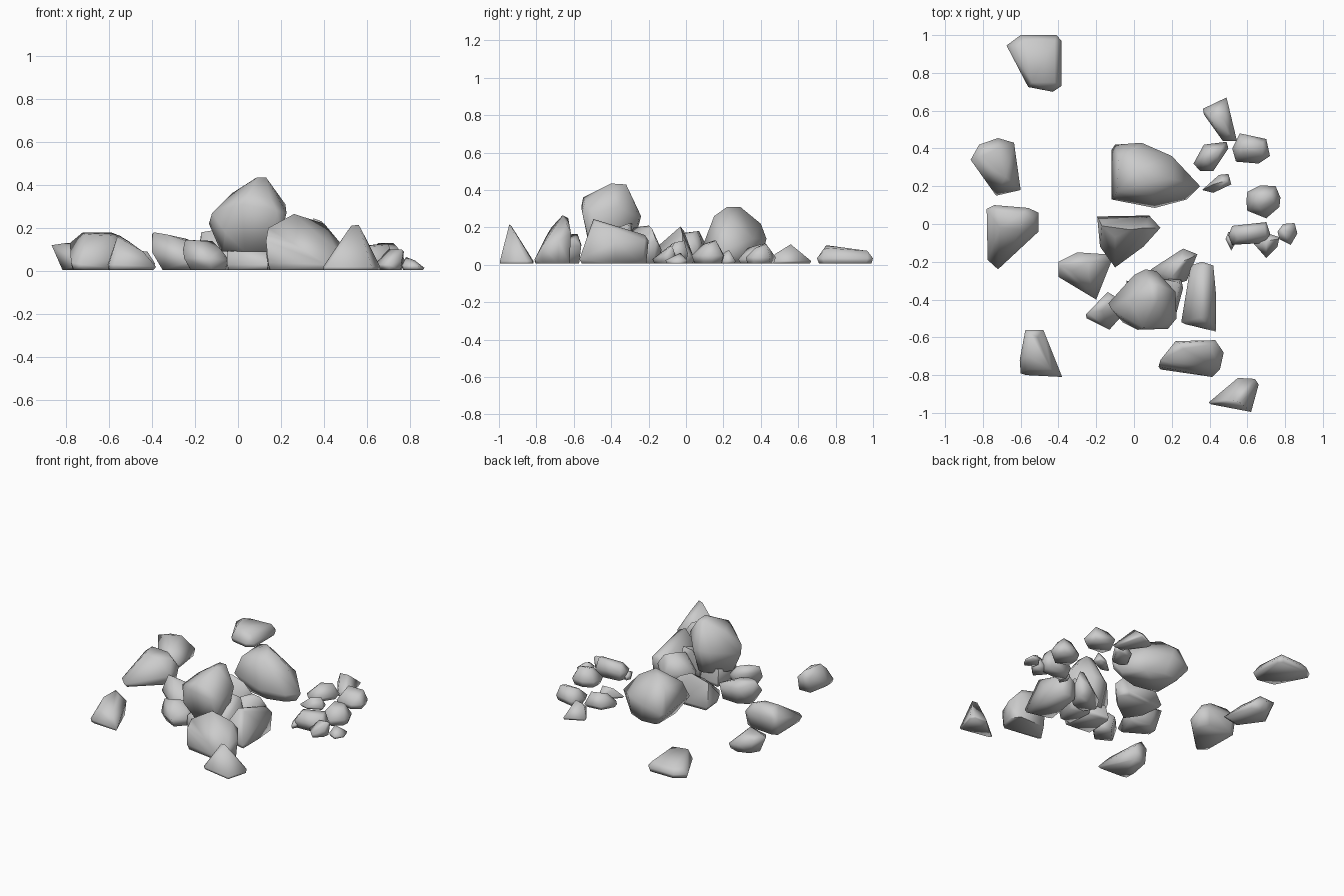
import bpy, bmesh, math
from mathutils import Vector


def rock(name, outline, top, mid=0.05, base=0.83, floor=0.006, shift=(0, 0)):
    """Faceted stone: shrunken foot, widest outline (own z optional), top points."""
    cx = sum(p[0] for p in outline) / len(outline)
    cy = sum(p[1] for p in outline) / len(outline)
    pts = []
    for p in outline:
        pts.append((p[0], p[1], p[2] if len(p) > 2 else mid))
        pts.append((cx + (p[0] - cx) * base + shift[0],
                    cy + (p[1] - cy) * base + shift[1], floor))
    bm = bmesh.new()
    for p in pts + list(top):
        bm.verts.new(Vector(p))
    res = bmesh.ops.convex_hull(bm, input=bm.verts)
    loose = {v for v in res["geom_interior"] + res["geom_unused"]
             if isinstance(v, bmesh.types.BMVert) and v.is_valid}
    bmesh.ops.delete(bm, geom=list(loose), context='VERTS')
    bmesh.ops.dissolve_limit(bm, angle_limit=math.radians(4), verts=bm.verts, edges=bm.edges)
    bmesh.ops.recalc_face_normals(bm, faces=bm.faces)
    me = bpy.data.meshes.new(name)
    bm.to_mesh(me)
    bm.free()
    ob = bpy.data.objects.new(name, me)
    bpy.context.collection.objects.link(ob)
    return ob


# Outlying stones on the left
rock("back_left_stone",
     [(-.675, .945), (-.60, 1.0), (-.41, 1.0), (-.385, .97), (-.385, .73), (-.43, .70), (-.56, .725)],
     [(-.62, .94, .075), (-.58, .97, .07), (-.42, .97, .075), (-.42, .75, .09), (-.54, .75, .105)],
     mid=.035, base=.93)
rock("left_upper_stone",
     [(-.865, .34, .12), (-.82, .42, .11), (-.72, .455, .07), (-.635, .43), (-.60, .18, .03), (-.73, .15, .03)],
     [(-.80, .36, .13), (-.72, .40, .13), (-.68, .25, .11)], base=.78, shift=(.02, 0))
rock("left_stone",
     [(-.78, .08, .13), (-.74, .10), (-.56, .085), (-.505, .06, .10), (-.505, -.04, .07), (-.72, -.24, .03), (-.775, -.19, .04)],
     [(-.72, .07, .18), (-.59, .06, .18), (-.54, .03, .16), (-.71, -.02, .17), (-.60, -.03, .165)],
     mid=.12, base=.9)
rock("front_left_stone",
     [(-.60, -.79), (-.57, -.80), (-.38, -.81, .02), (-.48, -.56, .10), (-.575, -.56, .11), (-.605, -.72)],
     [(-.56, -.70, .16), (-.55, -.58, .165), (-.51, -.60, .14), (-.44, -.77, .09), (-.56, -.77, .10)],
     mid=.03, base=.92)

# Outlying stones in front
rock("front_slab",
     [(.13, -.755, .14), (.22, -.62, .18), (.43, -.615, .17), (.475, -.68, .13), (.455, -.77, .10), (.415, -.81, .03), (.14, -.77, .04)],
     [(.14, -.72, .20), (.26, -.66, .265), (.24, -.63, .25), (.40, -.64, .22)], base=.92)
rock("front_peak_stone",
     [(.395, -.945), (.55, -.815), (.64, -.82), (.66, -.85), (.62, -.995), (.41, -.955)],
     [(.525, -.935, .21), (.56, -.945, .215), (.60, -.90, .14), (.47, -.93, .13)], mid=.02, base=.98)

# Central heap
rock("top_boulder",
     [(-.135, -.42, .22), (0, -.27, .25), (.06, -.24, .26), (.12, -.25, .25), (.22, -.36, .31),
      (.225, -.50, .27), (.18, -.555, .28), (.02, -.56, .31), (-.12, -.45, .27)],
     [(.09, -.40, .435), (.13, -.40, .435), (.13, -.32, .43), (.08, -.32, .43),
      (-.03, -.40, .36), (.05, -.55, .36), (.15, -.54, .34), (.20, -.53, .17), (-.06, -.52, .18)],
     base=.72, floor=.09)
rock("right_wedge",
     [(.25, -.52, .09), (.30, -.22, .11), (.36, -.20, .13), (.42, -.22, .13), (.435, -.38), (.435, -.57, .03), (.27, -.53, .06)],
     [(.35, -.495, .245), (.39, -.485, .23), (.37, -.22, .16), (.41, -.30, .16), (.31, -.30, .17)],
     mid=.12, base=.93)
rock("rear_wedge",
     [(.09, -.24), (.26, -.13), (.335, -.16, .13), (.28, -.30), (.16, -.34)],
     [(.25, -.20, .21), (.30, -.18, .19), (.20, -.28, .20)], mid=.08, base=.8)
rock("inner_wedge",
     [(.10, -.30), (.25, -.29), (.26, -.34), (.22, -.49), (.12, -.50)],
     [(.15, -.29, .22), (.24, -.31, .22), (.20, -.42, .18)], mid=.09, base=.85)
rock("under_slab",
     [(-.05, -.50), (.14, -.52), (.15, -.32), (-.04, -.30)],
     [(-.05, -.49, .09), (.13, -.50, .095), (.13, -.34, .12), (-.03, -.32, .12)], mid=.03, base=.95)
rock("left_heap_stone",
     [(-.40, -.20, .17), (-.30, -.15, .12), (-.15, -.16, .11), (-.12, -.20, .10), (-.20, -.40, .05), (-.40, -.28, .09)],
     [(-.39, -.22, .18), (-.24, -.20, .15), (-.24, -.28, .14), (-.33, -.25, .17)], base=.75, shift=(.015, 0))
rock("small_heap_stone",
     [(-.255, -.48, .10), (-.14, -.36, .10), (-.04, -.42), (-.05, -.47, .05), (-.13, -.56, .06), (-.25, -.50, .06)],
     [(-.245, -.47, .145), (-.17, -.46, .14), (-.12, -.40, .14), (-.08, -.46, .10)], base=.78, shift=(.01, 0))
rock("middle_stone",
     [(-.195, .04), (.08, .045), (.09, .03), (.14, -.02, .09), (.05, -.12, .05), (-.10, -.23, .03), (-.18, -.12, .06)],
     [(-.17, -.01, .18), (-.02, -.03, .205), (.06, -.02, .17), (-.10, -.07, .17)], mid=.03, base=.9)
rock("back_boulder",
     [(-.12, .39), (-.10, .42), (.04, .43, .14), (.20, .36, .14), (.35, .20, .08), (.28, .13, .08), (.11, .085, .09), (-.12, .13, .13)],
     [(-.08, .35, .26), (.00, .40, .22), (.02, .29, .31), (.08, .22, .31), (-.09, .17, .24), (.10, .15, .26), (.20, .24, .24)],
     mid=.10, base=.72, shift=(.02, .01))

# Scattered small stones on the right
rock("pebble_far",
     [(.365, .61), (.49, .67), (.50, .63), (.545, .44), (.47, .44), (.37, .58)],
     [(.40, .57, .10), (.47, .56, .11), (.50, .48, .06)], mid=.02, base=.93)
rock("pebble_back_left",
     [(.315, .32), (.37, .42), (.49, .435), (.50, .40), (.42, .28), (.35, .28)],
     [(.38, .38, .10), (.46, .40, .11), (.38, .33, .09)], mid=.03)
rock("pebble_back_right",
     [(.52, .40), (.56, .48), (.70, .45), (.72, .36), (.66, .32), (.54, .33)],
     [(.57, .42, .115), (.68, .43, .11), (.68, .37, .09), (.58, .37, .09)], mid=.04, base=.88)
rock("pebble_inner",
     [(.36, .18), (.45, .26), (.50, .265), (.515, .21), (.42, .165)],
     [(.42, .21, .07), (.49, .23, .08)], mid=.02, base=.9)
rock("pebble_middle",
     [(.595, .12), (.60, .17), (.67, .205), (.75, .20), (.775, .14), (.77, .09), (.70, .03), (.60, .07)],
     [(.65, .15, .13), (.72, .16, .13), (.74, .12, .11), (.66, .09, .11)], mid=.05)
rock("pebble_long",
     [(.50, -.06), (.52, -.01), (.70, .01), (.72, -.05), (.70, -.10), (.52, -.11)],
     [(.53, -.03, .11), (.69, -.01, .13), (.70, -.06, .12), (.55, -.08, .11)], mid=.06)
rock("pebble_tiny",
     [(.485, -.08), (.50, -.04), (.55, -.08), (.515, -.14)],
     [(.505, -.08, .06), (.52, -.10, .05)], mid=.03)
rock("pebble_front",
     [(.63, -.10), (.71, -.05), (.77, -.07, .09), (.76, -.12, .05), (.70, -.18)],
     [(.70, -.09, .10), (.76, -.08, .10)], mid=.03)
rock("pebble_edge",
     [(.76, -.04), (.79, 0), (.85, .005), (.865, -.05, .015), (.83, -.11), (.77, -.08)],
     [(.78, -.03, .065), (.82, -.04, .05)], mid=.025, base=.9)

# Soft worn shading across the facets
bpy.ops.object.select_all(action='SELECT')
bpy.context.view_layer.objects.active = bpy.context.selected_objects[0]
bpy.ops.object.shade_smooth_by_angle(angle=math.radians(85))
